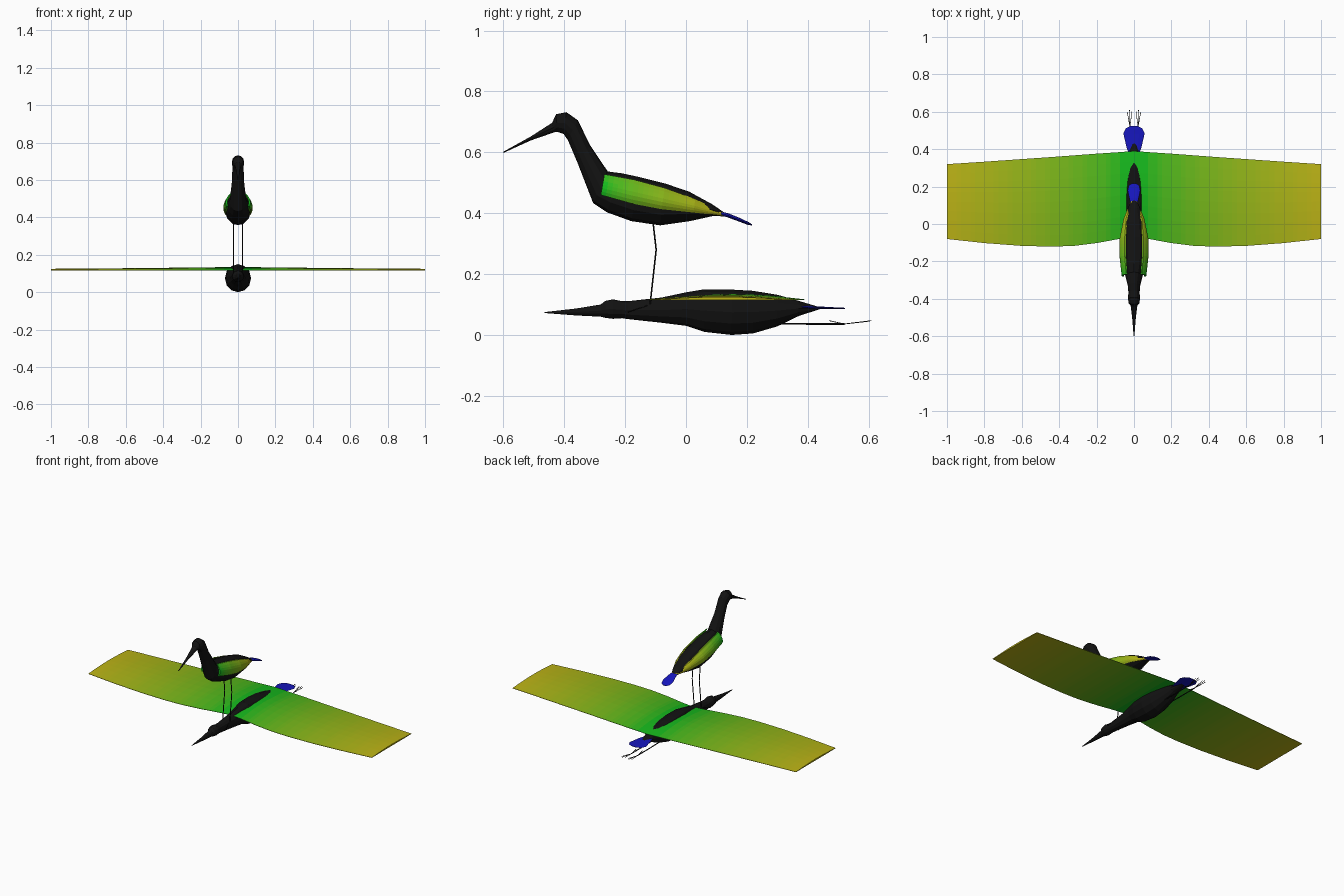
import bpy, bmesh, math

if "Cube" in bpy.data.objects:
    bpy.data.objects.remove(bpy.data.objects["Cube"])


def material(name, rgb):
    m = bpy.data.materials.new(name)
    m.diffuse_color = (*rgb, 1)
    m.use_nodes = True
    m.node_tree.nodes["Principled BSDF"].inputs["Base Color"].default_value = m.diffuse_color
    return m


BLACK = material("black_feathers", (0.006, 0.006, 0.006))
BLUE = material("blue_tail", (0.008, 0.008, 0.5))
GREEN, YELLOW, STEPS = (0.008, 0.48, 0.012), (0.5, 0.45, 0.008), 24
RAMP = [material(f"wing_{i}", [a + (b - a) * i / (STEPS - 1) for a, b in zip(GREEN, YELLOW)])
        for i in range(STEPS)]


def loft(name, sections, mats, shade=None):
    """Skin closed cross-sections; shade(center) -> 0..1 picks the ramp colour."""
    bm = bmesh.new()
    rings = [[bm.verts.new(p) for p in s] for s in sections]
    n = len(rings[0])
    for a, b in zip(rings, rings[1:]):
        for i in range(n):
            bm.faces.new((a[i], a[(i + 1) % n], b[(i + 1) % n], b[i]))
    bm.faces.new(rings[0])
    bm.faces.new(rings[-1])
    bmesh.ops.recalc_face_normals(bm, faces=bm.faces)
    if shade:
        for f in bm.faces:
            t = shade(f.calc_center_median())
            f.material_index = max(0, min(STEPS - 1, int(t * STEPS)))
    me = bpy.data.meshes.new(name)
    bm.to_mesh(me)
    bm.free()
    for m in mats:
        me.materials.append(m)
    ob = bpy.data.objects.new(name, me)
    bpy.context.collection.objects.link(ob)
    return ob


def oval(yt, zt, yb, zb, w, n=12):
    """Oval ring between a top and a bottom profile point, half-width w."""
    out = []
    for i in range(n):
        a = math.tau * i / n
        c = math.cos(a) / 2
        out.append((w * math.sin(a), (yt + yb) / 2 + c * (yt - yb), (zt + zb) / 2 + c * (zt - zb)))
    return out


def upright(y, zt, zb, w):
    return oval(y, zt, y, zb, w)


def interp(keys, t):
    """Linear lookup in rows whose first entry is the parameter."""
    for a, b in zip(keys, keys[1:]):
        if t <= b[0]:
            k = (t - a[0]) / (b[0] - a[0])
            return [p + (q - p) * k for p, q in zip(a, b)]
    return list(keys[-1])


def mirror(ob):
    ob.modifiers.new("mirror", 'MIRROR').use_axis[0] = True


def legs(name, path, toes):
    """Thin jointed legs with toes, on both sides."""
    for side, label in ((1, "left"), (-1, "right")):
        cu = bpy.data.curves.new(f"{name}_{label}", 'CURVE')
        cu.dimensions = '3D'
        cu.bevel_depth = 0.003
        cu.bevel_resolution = 1
        cu.use_fill_caps = True
        for pts, r in [(path, 1.0)] + [((path[-1], t), 0.5) for t in toes]:
            sp = cu.splines.new('POLY')
            sp.points.add(len(pts) - 1)
            for p, (x, y, z) in zip(sp.points, pts):
                p.co = (x * side, y, z, 1)
                p.radius = r
        cu.materials.append(BLACK)
        bpy.context.collection.objects.link(bpy.data.objects.new(cu.name, cu))


# Standing bird: bill, head, neck and body in one skin
loft("standing_body", [oval(*r) for r in (
    (-.6, .602, -.6, .598, .002), (-.51, .652, -.51, .639, .009),
    (-.44, .697, -.432, .666, .018), (-.427, .725, -.422, .667, .028),
    (-.393, .732, -.402, .66, .033), (-.355, .705, -.388, .64, .03),
    (-.315, .623, -.357, .567, .032), (-.257, .537, -.305, .433, .045),
    (-.21, .531, -.26, .403, .058), (-.15, .518, -.18, .374, .067),
    (-.07, .498, -.085, .36, .067), (.01, .471, .013, .374, .056),
    (.085, .43, .09, .391, .032), (.138, .394, .135, .389, .01))], [BLACK])

# Standing tail
loft("standing_tail", [oval(*r) for r in (
    (.07, .415, .068, .405, .012), (.138, .4, .135, .387, .025),
    (.18, .383, .178, .371, .034), (.207, .37, .205, .361, .028),
    (.217, .363, .217, .36, .012))], [BLUE])

# Folded wing hugging the body: t, top y z x, bottom y z x, bulge x
fold_keys = ((0, -.268, .528, .042, -.28, .46, .062, .064),
             (.25, -.17, .51, .05, -.18, .432, .068, .076),
             (.5, -.07, .483, .05, -.08, .413, .066, .076),
             (.75, .03, .447, .042, .025, .402, .048, .056),
             (1, .14, .394, .006, .14, .389, .006, .01))
fold = []
for i in range(25):
    t, yt, zt, xt, yb, zb, xb, xm = interp(fold_keys, i / 24)
    outer = []
    for k in range(7):
        s = k / 6
        bow = 4 * s * (1 - s) * (xm - (xt + xb) / 2)
        outer.append((xt + (xb - xt) * s + bow, yt + (yb - yt) * s, zt + (zb - zt) * s))
    fold.append(outer + [(x * .85, y, z) for x, y, z in reversed(outer)])
mirror(loft("folded_wing", fold, RAMP, lambda c: (c.y + .28) / .4))

# Standing legs, toes resting on the lower bird
legs("standing_leg", ((.025, -.11, .385), (.025, -.098, .28), (.025, -.118, .1)),
     ((.008, -.19, .075), (.025, -.2, .075), (.042, -.19, .075), (.025, -.08, .085)))

# Flying bird: bill, head, neck and body
loft("flying_body", [upright(*r) for r in (
    (-.465, .075, .072, .002), (-.36, .087, .064, .01), (-.28, .1, .06, .018),
    (-.265, .112, .056, .027), (-.24, .117, .053, .032), (-.21, .111, .055, .028),
    (-.19, .111, .052, .027), (-.08, .123, .04, .035), (0, .14, .03, .045),
    (.06, .15, .01, .062), (.15, .149, 0, .07), (.22, .145, .005, .064),
    (.3, .132, .028, .048), (.37, .112, .062, .032), (.44, .091, .085, .012))], [BLACK])

# Flying tail fan
loft("flying_tail", [upright(*r) for r in (
    (.37, .097, .088, .025), (.41, .095, .086, .04), (.485, .091, .085, .057),
    (.51, .09, .085, .045), (.523, .089, .086, .022))], [BLUE])

# Spread wing, arched above and flat below: x, leading y, trailing y, crown z
span_keys = ((.0, -.07, .39, .134), (.08, -.08, .384, .134), (.2, -.102, .376, .132),
             (.32, -.117, .367, .131), (.44, -.121, .358, .13), (.6, -.117, .347, .128),
             (.8, -.102, .333, .127), (1, -.08, .32, .125))
spread = []
for i in range(41):
    x, lead, trail, crown = interp(span_keys, i / 40)
    top = [(x, lead + (trail - lead) * k / 8, .117 + (crown - .117) * math.sin(math.pi * k / 8))
           for k in range(9)]
    spread.append(top + [(x, y, .115) for _, y, _ in reversed(top)])
mirror(loft("spread_wing", spread, RAMP, lambda c: (c.x - .04) / .96))

# Flying legs trailing behind
legs("flying_leg", ((.022, .28, .038), (.022, .4, .036), (.022, .52, .036)),
     ((.011, .6, .045), (.024, .61, .047), (.036, .6, .045), (.022, .47, .047)))
